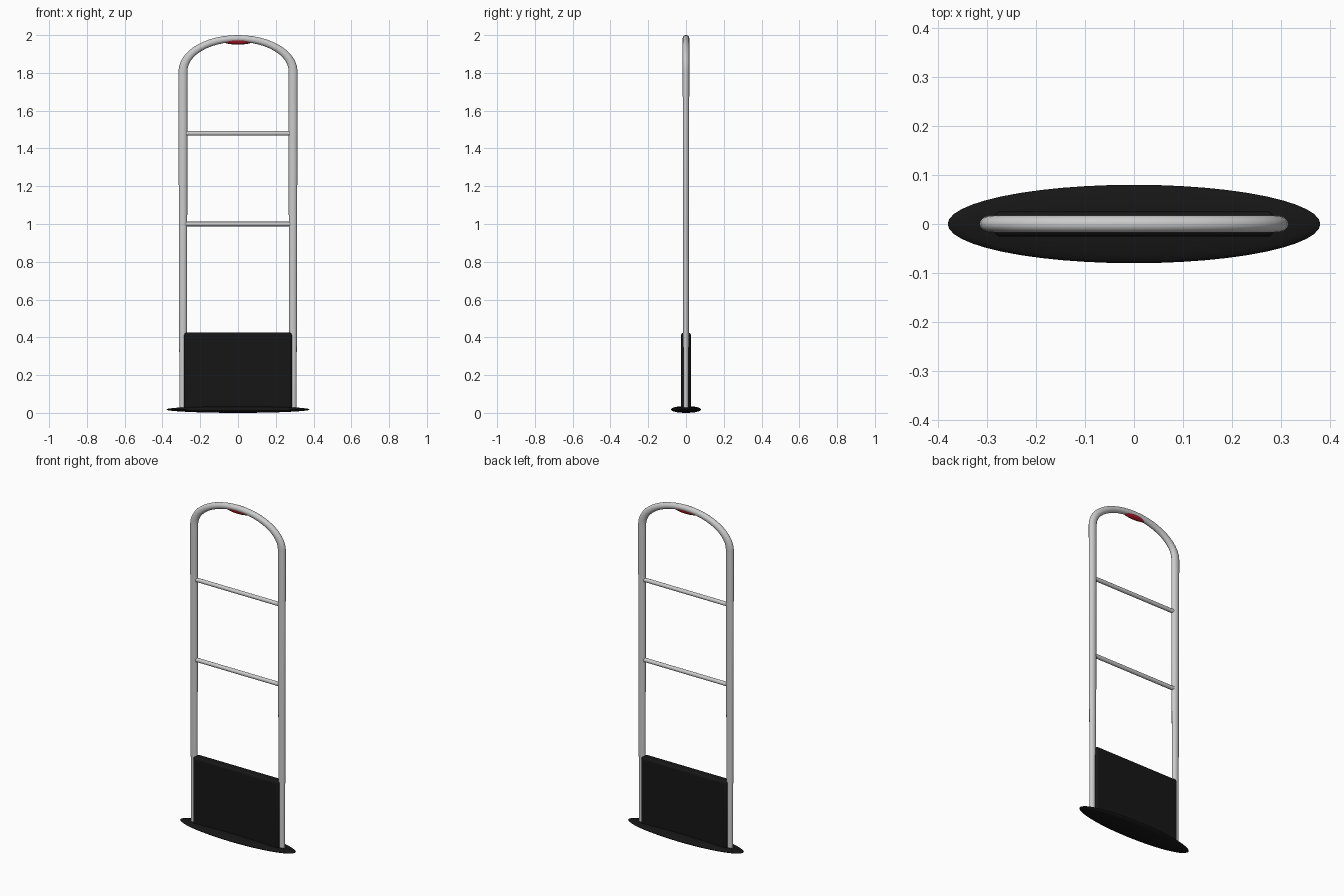
import bpy, bmesh
from math import sin, cos, pi

if "Cube" in bpy.data.objects:
    bpy.data.objects.remove(bpy.data.objects["Cube"])


def finish(obj, color=None, angle=40):
    bpy.ops.object.select_all(action='DESELECT')
    obj.select_set(True)
    bpy.context.view_layer.objects.active = obj
    bpy.ops.object.shade_smooth_by_angle(angle=angle * pi / 180)
    if color:
        mat = bpy.data.materials.new(obj.name + "_paint")
        mat.diffuse_color = (*color, 1)
        mat.use_nodes = True
        mat.node_tree.nodes["Principled BSDF"].inputs["Base Color"].default_value = mat.diffuse_color
        obj.data.materials.append(mat)
    return obj


def ellipsoid(name, center, radii, color):
    bpy.ops.mesh.primitive_uv_sphere_add(segments=48, ring_count=16, location=center)
    obj = bpy.context.object
    obj.name = name
    obj.scale = radii
    bpy.ops.object.transform_apply(location=False, rotation=False, scale=True)
    return finish(obj, color, 60)


def frame_tube(name, sides=20):
    # Stations: position, outward normal (x, z), in-plane and depth half sizes
    half_w, spring, rise = 0.291, 1.81, 0.172
    legs = [(0.02, 0.019, 0.014), (0.9, 0.022, 0.0155)]
    st = [(half_w, z, 1, 0, w, d) for z, w, d in legs]
    n = 24
    for i in range(n + 1):
        t = pi * i / n
        nx, nz = cos(t) * rise, sin(t) * half_w
        ln = (nx * nx + nz * nz) ** 0.5
        w = 0.024 - 0.006 * sin(t)
        st.append((half_w * cos(t), spring + rise * sin(t), nx / ln, nz / ln, w, 0.0175))
    st += [(-half_w, z, -1, 0, w, d) for z, w, d in reversed(legs)]
    bm = bmesh.new()
    rings = []
    for x, z, nx, nz, w, d in st:
        rings.append([bm.verts.new((x + nx * w * cos(a), d * sin(a), z + nz * w * cos(a)))
                      for a in (2 * pi * k / sides for k in range(sides))])
    for r0, r1 in zip(rings, rings[1:]):
        for k in range(sides):
            j = (k + 1) % sides
            bm.faces.new((r0[k], r0[j], r1[j], r1[k]))
    bm.faces.new(rings[0])
    bm.faces.new(rings[-1])
    bmesh.ops.recalc_face_normals(bm, faces=bm.faces)
    mesh = bpy.data.meshes.new(name)
    bm.to_mesh(mesh)
    bm.free()
    obj = bpy.data.objects.new(name, mesh)
    bpy.context.collection.objects.link(obj)
    return finish(obj)


# Arched tube frame
frame_tube("arched_frame")

# Two horizontal rungs
for label, z in (("lower", 1.0), ("upper", 1.48)):
    bpy.ops.mesh.primitive_cylinder_add(vertices=20, radius=0.012, depth=0.55,
                                        location=(0, 0, z), rotation=(0, pi / 2, 0))
    bpy.context.object.name = label + "_rung"
    finish(bpy.context.object)

# Dark lower panel with softened edges
bpy.ops.mesh.primitive_cube_add(size=1, location=(0, 0, 0.22))
panel = bpy.context.object
panel.name = "lower_panel"
panel.scale = (0.57, 0.052, 0.41)
bpy.ops.object.transform_apply(location=False, rotation=False, scale=True)
bevel = panel.modifiers.new("soft_edges", 'BEVEL')
bevel.width = 0.014
bevel.segments = 4
finish(panel, (0.008, 0.008, 0.008))

# Flattened oval foot
ellipsoid("oval_base", (0, 0, 0.018), (0.38, 0.08, 0.018), (0.008, 0.008, 0.008))

# Red alarm lamp under the arch
ellipsoid("alarm_lamp", (0, 0, 1.97), (0.085, 0.015, 0.02), (0.35, 0.01, 0.02))
